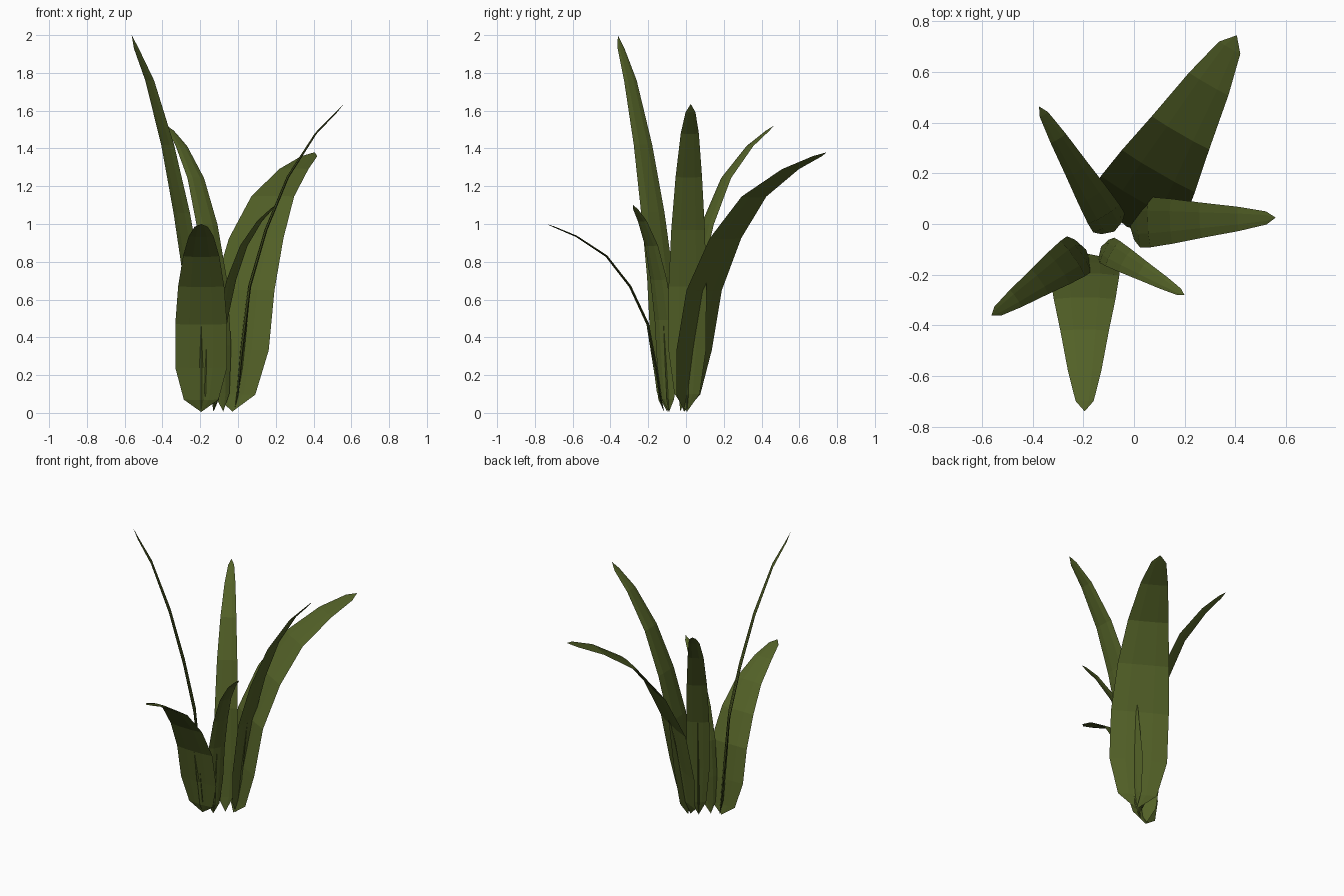
import bpy, bmesh, math
from mathutils import Vector

if "Cube" in bpy.data.objects:
    bpy.data.objects.remove(bpy.data.objects["Cube"])

green = bpy.data.materials.new("leaf_green")
green.diffuse_color = (0.085, 0.118, 0.02, 1)
green.use_nodes = True
green.node_tree.nodes["Principled BSDF"].inputs["Base Color"].default_value = green.diffuse_color

# Shared leaf profile: outward reach, height (bent / upright) and half width
REACH = [0, .03, .07, .14, .29, .49, .745, .935, 1]
BENT = [.005, .07, .24, .47, .67, .83, .935, .985, 1]
UPRIGHT = [.003, .055, .18, .36, .53, .71, .88, .965, 1]
WIDTH = [0, .67, 1, 1, .89, .70, .48, .26, 0]
THICK = [0, .7, 1, 1, .9, .8, .6, .4, 0]


def bridge(bm, a, b):
    """Join two rings, either of which may be a single point."""
    n = max(len(a), len(b))
    for i in range(n):
        j = (i + 1) % n
        if len(a) == 1:
            bm.faces.new((a[0], b[j], b[i]))
        elif len(b) == 1:
            bm.faces.new((a[i], a[j], b[0]))
        else:
            bm.faces.new((a[i], a[j], b[j], b[i]))


def sweep(bm, rings):
    verts = [[bm.verts.new(p) for p in r] for r in rings]
    for a, b in zip(verts, verts[1:]):
        bridge(bm, a, b)


def leaf(name, base, angle, reach, height, half, upright):
    a = math.radians(angle)
    out = Vector((math.cos(a), math.sin(a), 0))
    side = Vector((-out.y, out.x, 0))
    origin = Vector((base[0], base[1], 0))
    spine = [origin + out * (r * reach)
             + Vector((0, 0, height * (zb + (zu - zb) * upright)))
             for r, zb, zu in zip(REACH, BENT, UPRIGHT)]
    last = len(spine) - 1
    blade, keel = [], []
    for i, p in enumerate(spine):
        tangent = (spine[min(i + 1, last)] - spine[max(i - 1, 0)]).normalized()
        normal = side.cross(tangent).normalized()   # points to the outer side
        w, t = half * WIDTH[i], 0.007 * THICK[i]
        if i in (0, last):
            blade.append([p])
        else:
            blade.append([p + side * (w * s) + normal * (t * n) for s, n in
                          ((1, 0), (.45, 1), (-.45, 1), (-1, 0), (-.45, -1), (.45, -1))])
        # slim keel on the outer side, fading out up the blade
        if i in (0, 3):
            keel.append([p + normal * t])
        elif i < 3:
            k = half * .14
            keel.append([p + side * k, p + normal * (t + .007), p - side * k])
    bm = bmesh.new()
    sweep(bm, blade)
    sweep(bm, keel)
    bmesh.ops.recalc_face_normals(bm, faces=bm.faces)
    mesh = bpy.data.meshes.new(name)
    bm.to_mesh(mesh)
    bm.free()
    mesh.materials.append(green)
    bpy.context.collection.objects.link(bpy.data.objects.new(name, mesh))


# name, base, direction, reach, height, half width, uprightness
leaf("back_right_leaf", (-.03, -.01), 60, .872, 1.38, .187, 0)
leaf("right_leaf", (-.02, .005), 2, .58, 1.635, .1, .55)
leaf("back_left_leaf", (-.078, -.03), 121, .577, 1.52, .073, .1)
leaf("tall_left_leaf", (-.19, -.10), 215, .455, 2.0, .085, 1)
leaf("front_leaf", (-.195, -.115), 270, .625, 1.0, .137, 0)
leaf("front_right_leaf", (-.13, -.09), -30, .38, 1.1, .057, .2)
